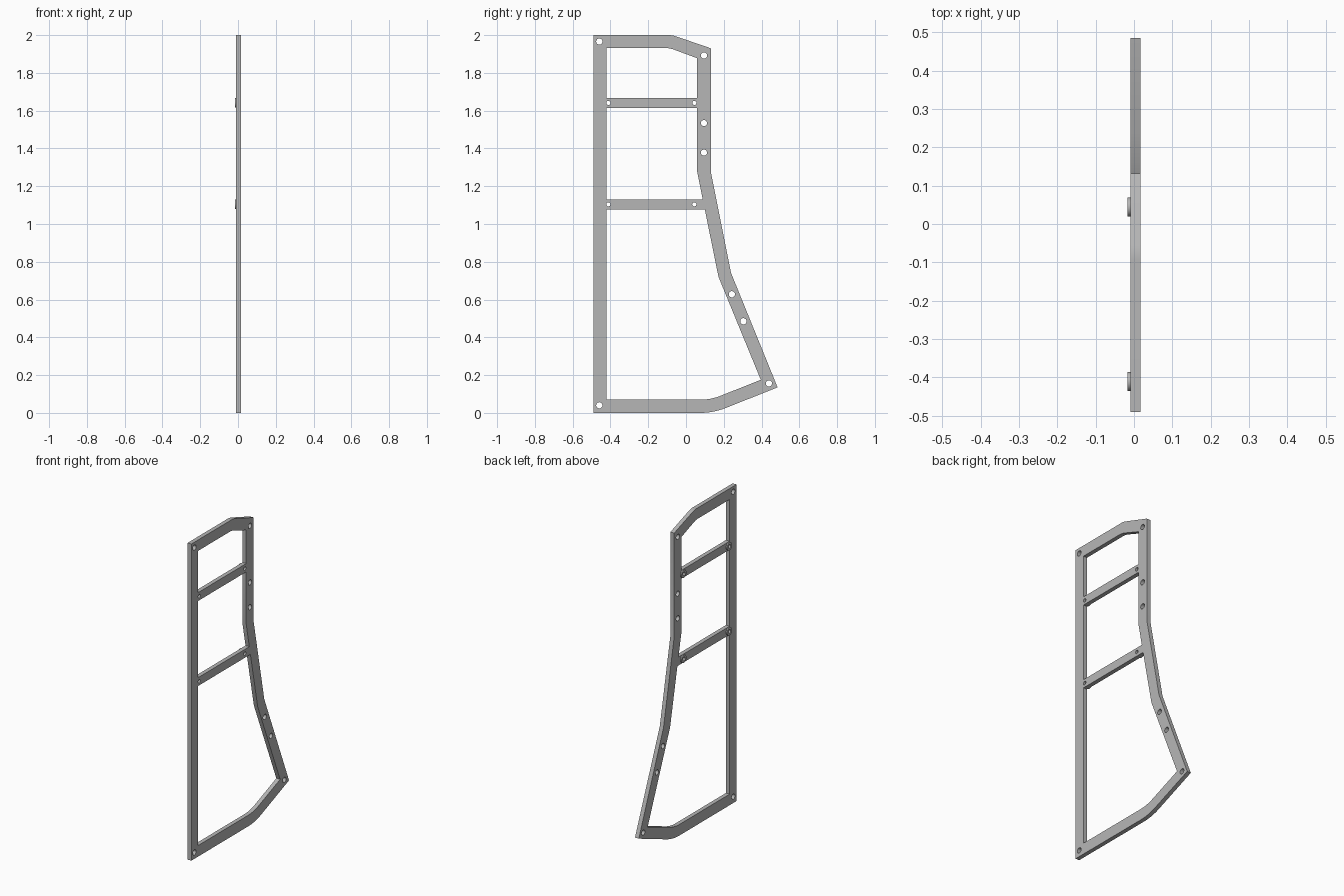
import bpy, bmesh
from math import sin, cos, tau, radians
from mathutils import Matrix, Vector

cube = bpy.data.objects.get("Cube")
if cube:
    bpy.data.objects.remove(cube, do_unlink=True)

# Single grey finish
GREY = (0.47, 0.47, 0.47, 1)
metal = bpy.data.materials.new("plain_grey")
metal.diffuse_color = GREY
metal.use_nodes = True
metal.node_tree.nodes["Principled BSDF"].inputs["Base Color"].default_value = GREY


def circle(y, z, r, n=24):
    return [(y + r * cos(tau * i / n), z + r * sin(tau * i / n)) for i in range(n)]


def rounded(corners):
    """Corners are (y, z) or (y, z, tangent length of the rounding)."""
    out = []
    for i, c in enumerate(corners):
        p = Vector(c[:2])
        if len(c) == 2:
            out.append(p)
            continue
        a = p + (Vector(corners[i - 1][:2]) - p).normalized() * c[2]
        b = p + (Vector(corners[(i + 1) % len(corners)][:2]) - p).normalized() * c[2]
        for k in range(9):
            t = k / 8
            out.append(a * (1 - t) ** 2 + p * 2 * t * (1 - t) + b * t ** 2)
    return out


def plate(name, loops, x0, x1):
    """Flat plate in the y-z plane; the first loop is the rim, the rest are openings."""
    curve = bpy.data.curves.new(name, "CURVE")
    curve.dimensions = "2D"
    curve.fill_mode = "BOTH"
    curve.extrude = (x1 - x0) / 2
    for loop in loops:
        s = curve.splines.new("POLY")
        s.points.add(len(loop) - 1)
        for point, (y, z) in zip(s.points, loop):
            point.co = (y, z, 0, 1)
        s.use_cyclic_u = True
    temp = bpy.data.objects.new(name + "_curve", curve)
    bpy.context.collection.objects.link(temp)
    mesh = bpy.data.meshes.new_from_object(
        temp.evaluated_get(bpy.context.evaluated_depsgraph_get()))
    bpy.data.objects.remove(temp, do_unlink=True)

    # Stand the plate upright and weld it into a closed solid
    upright = Matrix(((0, 0, 1, (x0 + x1) / 2), (1, 0, 0, 0), (0, 1, 0, 0), (0, 0, 0, 1)))
    bm = bmesh.new()
    bm.from_mesh(mesh)
    bm.transform(upright)
    bmesh.ops.remove_doubles(bm, verts=bm.verts, dist=1e-5)
    bmesh.ops.recalc_face_normals(bm, faces=bm.faces)
    bm.to_mesh(mesh)
    bm.free()
    mesh.materials.clear()
    mesh.materials.append(metal)
    obj = bpy.data.objects.new(name, mesh)
    bpy.context.collection.objects.link(obj)
    bpy.ops.object.select_all(action="DESELECT")
    obj.select_set(True)
    bpy.context.view_layer.objects.active = obj
    bpy.ops.object.shade_smooth_by_angle(angle=radians(30))
    return obj


BACK, FACE, BOSS = -0.0095, 0.017, -0.017
LEFT = -0.422
BAR_HEIGHTS = (1.641, 1.104)
HALF_BAR = 0.0265
BOLT_Y = (-0.411, 0.044)

# Outer rim
rim = rounded([(-0.49, 0), (0.145, 0, 0.07), (0.485, 0.135), (0.238, 0.742),
               (0.132, 1.272), (0.132, 1.93), (-0.072, 2, 0.02), (-0.49, 2)])

# Three openings, separated by the two cross bars
hi, lo = BAR_HEIGHTS


def slant(z):
    return 0.058 + (1.282 - z) * 0.203


top_opening = rounded([(LEFT, hi + HALF_BAR), (0.058, hi + HALF_BAR), (0.058, 1.878),
                       (-0.085, 1.931, 0.02), (LEFT, 1.931)])
middle_opening = [(LEFT, lo + HALF_BAR), (slant(lo + HALF_BAR), lo + HALF_BAR),
                  (0.058, 1.282), (0.058, hi - HALF_BAR), (LEFT, hi - HALF_BAR)]
bottom_opening = rounded([(LEFT, 0.07), (0.131, 0.07, 0.055), (0.396, 0.175),
                          (0.172, 0.72), (slant(lo - HALF_BAR), lo - HALF_BAR),
                          (LEFT, lo - HALF_BAR)])

# Mounting holes and bolt holes
mounts = [(-0.459, 1.966), (0.095, 1.892), (0.095, 1.534), (0.095, 1.378),
          (0.243, 0.628), (0.304, 0.485), (0.439, 0.156), (-0.459, 0.04)]
bolts = [(y, z) for z in BAR_HEIGHTS for y in BOLT_Y]
holes = [circle(y, z, 0.0165) for y, z in mounts] + [circle(y, z, 0.011) for y, z in bolts]

plate("side_frame", [rim, top_opening, middle_opening, bottom_opening] + holes, BACK, FACE)

# Raised spacer rings round the bolt holes
for place, (y, z) in zip(("upper_front", "upper_rear", "lower_front", "lower_rear"), bolts):
    plate(place + "_spacer", [circle(y, z, 0.025), circle(y, z, 0.011)], BOSS, BACK)
